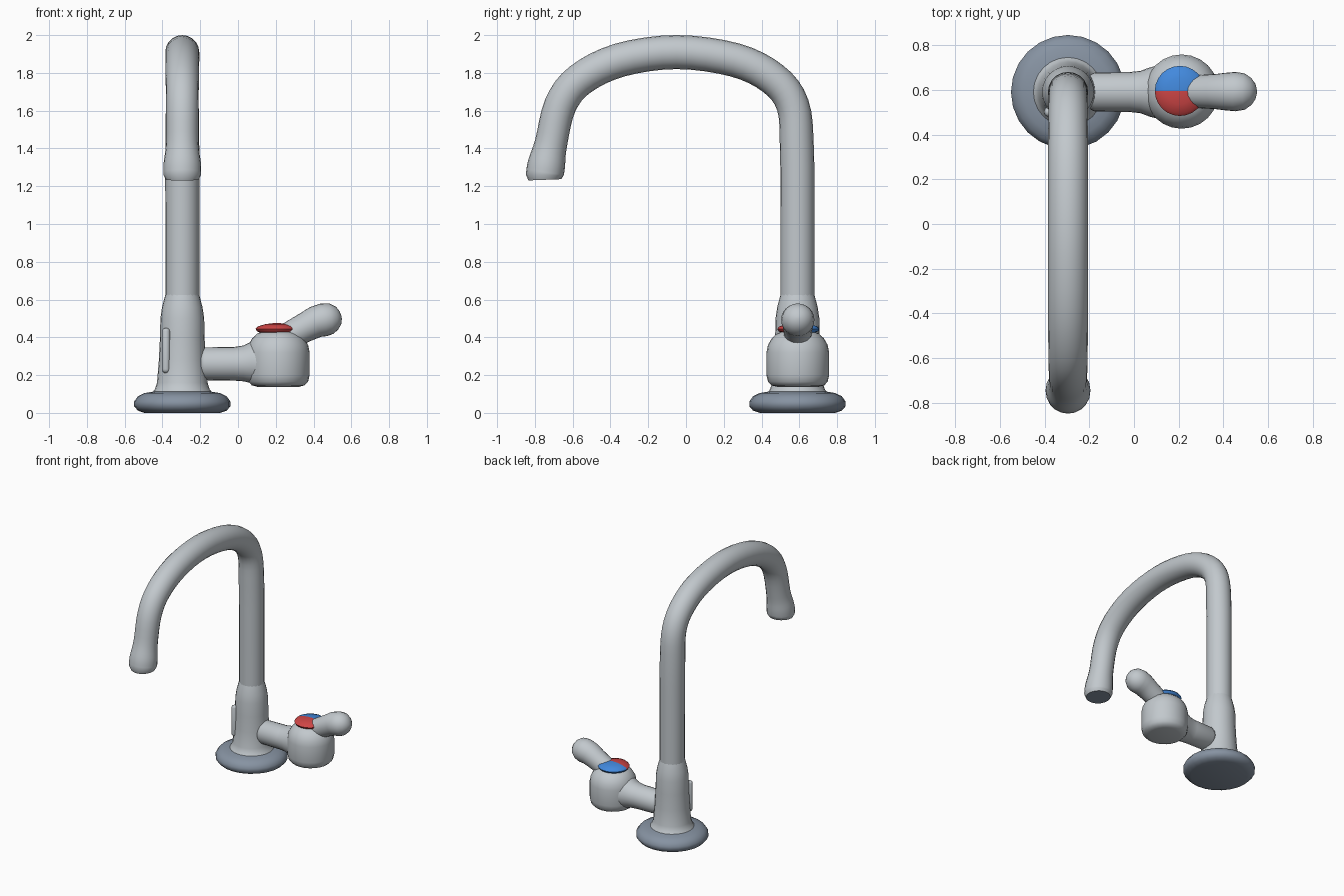
import bpy, bmesh
from math import cos, sin, pi, radians
from mathutils import Vector

cube = bpy.data.objects.get("Cube")
if cube:
    bpy.data.objects.remove(cube, do_unlink=True)


def material(name, rgb):
    m = bpy.data.materials.new(name)
    m.use_nodes = True
    m.diffuse_color = (*rgb, 1)
    node = next(n for n in m.node_tree.nodes if n.type == 'BSDF_PRINCIPLED')
    node.inputs["Base Color"].default_value = (*rgb, 1)
    return m


chrome = material("pale grey metal", (0.54, 0.58, 0.61))
slate = material("slate grey", (0.24, 0.29, 0.36))
red = material("hot red", (0.62, 0.06, 0.06))
blue = material("cold blue", (0.055, 0.25, 0.72))

X, Y, Z = Vector((1, 0, 0)), Vector((0, 1, 0)), Vector((0, 0, 1))
COLUMN = Vector((-0.295, 0.59, 0))
VALVE = Vector((0.213, 0.592, 0))


def smooth_path(rows, steps):
    """Catmull-Rom resampling of (a, b, radius) rows."""
    pts = [Vector(r) for r in rows]
    pts = [2 * pts[0] - pts[1]] + pts + [2 * pts[-1] - pts[-2]]
    out = []
    for p, q, r, s in zip(pts, pts[1:], pts[2:], pts[3:]):
        for k in range(steps):
            t = k / steps
            out.append(0.5 * (2 * q + (r - p) * t + (2 * p - 5 * q + 4 * r - s) * t * t
                              + (3 * q - p - 3 * r + s) * t ** 3))
    return out + [pts[-2]]


def sweep(name, centres, radii, side, mats, axis=None, sides=24, rule=None):
    """Skin circular rings along a path that lies square to the side vector."""
    bm = bmesh.new()
    rings = []
    for i, (c, r) in enumerate(zip(centres, radii)):
        d = axis or (centres[min(i + 1, len(centres) - 1)] - centres[max(i - 1, 0)]).normalized()
        v = d.cross(side)
        rings.append([bm.verts.new(c + r * (side * cos(2 * pi * k / sides) + v * sin(2 * pi * k / sides)))
                      for k in range(sides)])
    for a, b in zip(rings, rings[1:]):
        for k in range(sides):
            n = (k + 1) % sides
            bm.faces.new((a[k], a[n], b[n], b[k]))
    caps = [bm.faces.new(rings[0]), bm.faces.new(rings[-1])]
    bmesh.ops.poke(bm, faces=caps)
    bmesh.ops.recalc_face_normals(bm, faces=bm.faces)
    if rule:
        for f in bm.faces:
            f.material_index = rule(f)
    return finish(name, bm, mats)


def finish(name, bm, mats):
    mesh = bpy.data.meshes.new(name)
    bm.to_mesh(mesh)
    bm.free()
    for m in mats:
        mesh.materials.append(m)
    obj = bpy.data.objects.new(name, mesh)
    bpy.context.collection.objects.link(obj)
    bpy.ops.object.select_all(action='DESELECT')
    obj.select_set(True)
    bpy.context.view_layer.objects.active = obj
    bpy.ops.object.shade_smooth_by_angle(angle=radians(45))
    return obj


def lathe(name, origin, profile, mats, rule=None):
    """Turn a (radius, height) profile about a vertical axis."""
    return sweep(name, [origin + Z * z for r, z in profile], [r for r, z in profile],
                 X, mats, axis=Z, rule=rule)


# Base flange and column
lathe("base_flange", COLUMN,
      [(0.2, 0), (0.235, 0.012), (0.255, 0.035), (0.255, 0.06), (0.235, 0.088),
       (0.2, 0.105), (0.14, 0.115)], [slate])
lathe("column", COLUMN,
      [(0.165, 0.1), (0.145, 0.125), (0.134, 0.16), (0.124, 0.28), (0.118, 0.4),
       (0.116, 0.5), (0.107, 0.56), (0.094, 0.61), (0.085, 0.64)], [chrome])

# Gooseneck spout with a flared nozzle
neck = smooth_path([
    (0.59, 0.58, 0.09), (0.59, 1.0, 0.09), (0.587, 1.4, 0.09), (0.565, 1.63, 0.087),
    (0.46, 1.77, 0.088), (0.26, 1.868, 0.09), (-0.05, 1.91, 0.09), (-0.35, 1.868, 0.09),
    (-0.56, 1.765, 0.088), (-0.665, 1.63, 0.086), (-0.714, 1.43, 0.086),
    (-0.738, 1.32, 0.099), (-0.748, 1.26, 0.1)], 4)
neck.append(Vector((-0.747, 1.234, 0.087)))
sweep("spout", [Vector((COLUMN.x, y, z)) for y, z, r in neck], [r for y, z, r in neck],
      X, [chrome, slate], sides=20,
      rule=lambda f: int(f.calc_center_median().z < 1.24 and f.normal.z < -0.8))

# Horizontal arm, widening into the valve
arm = [(-0.203, 0.26, 0.06), (-0.195, 0.26, 0.078), (-0.175, 0.26, 0.087), (-0.02, 0.26, 0.089),
       (0.03, 0.262, 0.095), (0.07, 0.267, 0.11), (0.11, 0.27, 0.12)]
sweep("valve_arm", [Vector((x, 0.59, z)) for x, z, r in arm], [r for x, z, r in arm],
      Y, [chrome], axis=X)

# Valve housing
lathe("valve_housing", VALVE,
      [(0.11, 0.138), (0.14, 0.146), (0.158, 0.165), (0.166, 0.2), (0.166, 0.32),
       (0.158, 0.36), (0.138, 0.395), (0.11, 0.42), (0.07, 0.435)], [chrome])

# Two-tone temperature disc: red at the front, blue at the back
lathe("temperature_disc", Vector((0.205, 0.595, 0)),
      [(0.09, 0.425), (0.105, 0.432), (0.112, 0.445), (0.1, 0.458), (0.06, 0.47),
       (0.02, 0.475)], [red, blue],
      rule=lambda f: int(f.calc_center_median().y > 0.595))

# Lever handle with a rounded tip
lever = [(0.22, 0.38, 0.068), (0.29, 0.418, 0.074), (0.36, 0.455, 0.078), (0.41, 0.481, 0.084),
         (0.455, 0.493, 0.088), (0.495, 0.499, 0.081), (0.525, 0.502, 0.06),
         (0.542, 0.504, 0.035), (0.549, 0.505, 0.008)]
sweep("lever", [Vector((x, 0.592, z)) for x, z, r in lever], [r for x, z, r in lever],
      Y, [chrome])

# Slim raised tab on the column
bm = bmesh.new()
bmesh.ops.create_uvsphere(bm, u_segments=16, v_segments=12, radius=0.022)
for v in bm.verts:
    v.co.z += 0.098 if v.co.z > 0 else -0.098
    v.co += COLUMN + Vector((-0.086, -0.089, 0.33))
finish("column_tab", bm, [chrome])
